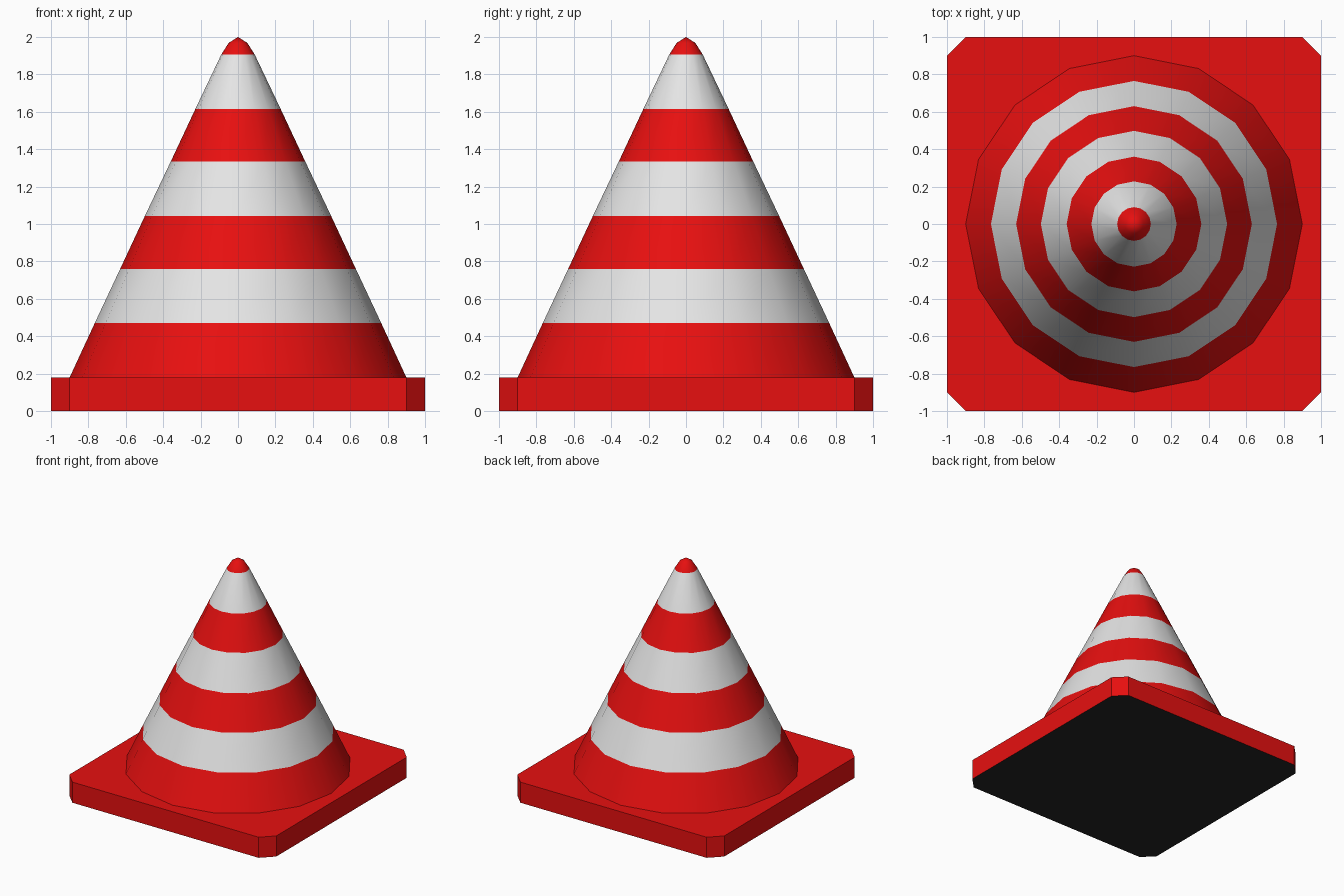
import bpy, bmesh, math

if "Cube" in bpy.data.objects:
    bpy.data.objects.remove(bpy.data.objects["Cube"])


def material(name, rgb):
    m = bpy.data.materials.new(name)
    m.diffuse_color = (*rgb, 1)
    m.use_nodes = True
    m.node_tree.nodes["Principled BSDF"].inputs["Base Color"].default_value = m.diffuse_color
    return m


RED = material("red", (0.80, 0.005, 0.005))
WHITE = material("white", (0.78, 0.78, 0.78))
BLACK = material("black rubber", (0.018, 0.018, 0.018))


def finish(bm, name, mats):
    me = bpy.data.meshes.new(name)
    bm.to_mesh(me)
    bm.free()
    ob = bpy.data.objects.new(name, me)
    bpy.context.collection.objects.link(ob)
    for m in mats:
        me.materials.append(m)
    return ob


# Base slab: square with chamfered corners, black underside
bm = bmesh.new()
H, C, TOP = 1.0, 0.9, 0.18
outline = [(-C, -H), (C, -H), (H, -C), (H, C), (C, H), (-C, H), (-H, C), (-H, -C)]
slab = bm.faces.new([bm.verts.new((x, y, 0)) for x, y in outline])
ext = bmesh.ops.extrude_face_region(bm, geom=[slab], use_keep_orig=True)
bmesh.ops.translate(bm, vec=(0, 0, TOP),
                    verts=[v for v in ext["geom"] if isinstance(v, bmesh.types.BMVert)])
bmesh.ops.recalc_face_normals(bm, faces=bm.faces)
for f in bm.faces:
    f.material_index = 1 if f.normal.z < -0.5 else 0
finish(bm, "base", [RED, BLACK])

# Cone: 16-sided lathe, alternating stripes, rounded tip
SIDES = 16
profile = [(0.90, TOP), (0.765, 0.472), (0.63, 0.76), (0.498, 1.043),
           (0.36, 1.333), (0.228, 1.615), (0.09, 1.905), (0.05, 1.968)]
bm = bmesh.new()
rings = [[bm.verts.new((r * math.cos(2 * math.pi * i / SIDES),
                        r * math.sin(2 * math.pi * i / SIDES), z))
          for i in range(SIDES)] for r, z in profile]
tip = bm.verts.new((0, 0, 2.0))
for k, (low, high) in enumerate(zip(rings, rings[1:])):
    for i in range(SIDES):
        j = (i + 1) % SIDES
        f = bm.faces.new((low[i], low[j], high[j], high[i]))
        f.material_index = 1 if k in (1, 3, 5) else 0
for i in range(SIDES):
    bm.faces.new((rings[-1][i], rings[-1][(i + 1) % SIDES], tip))
for f in bm.faces:
    f.smooth = True
finish(bm, "striped_cone", [RED, WHITE])
